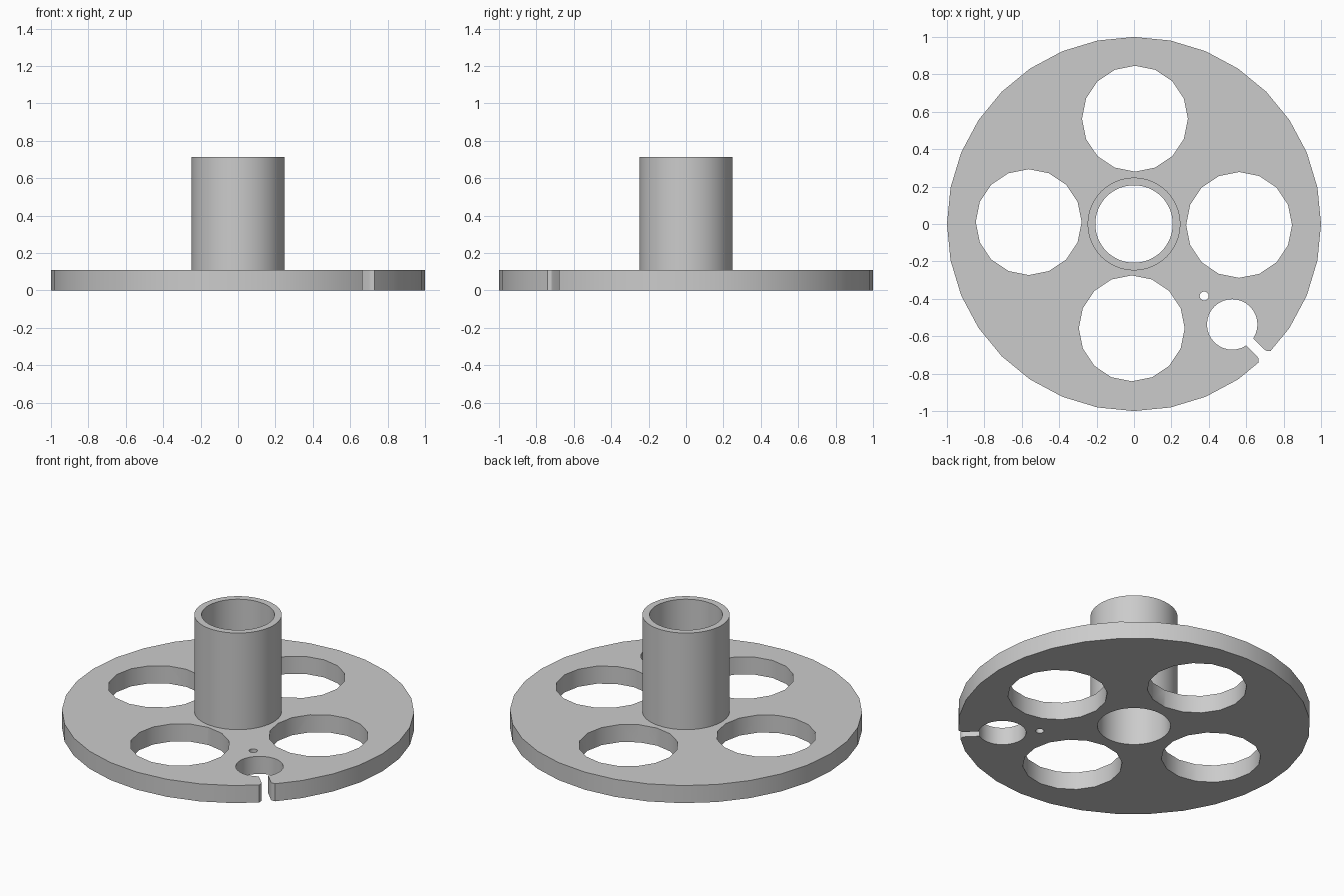
import bpy
import bmesh
from math import radians
from mathutils import Matrix, Vector

cube = bpy.data.objects.get("Cube")
if cube:
    bpy.data.objects.remove(cube, do_unlink=True)

PLATE_H, HUB_TOP = 0.11, 0.715

grey = bpy.data.materials.new("light grey")
grey.use_nodes = True
colour = (0.6, 0.6, 0.6, 1)
grey.diffuse_color = colour
grey.node_tree.nodes["Principled BSDF"].inputs["Base Color"].default_value = colour


def finish(name, bm):
    mesh = bpy.data.meshes.new(name)
    bmesh.ops.recalc_face_normals(bm, faces=bm.faces)
    bm.to_mesh(mesh)
    bm.free()
    mesh.materials.append(grey)
    ob = bpy.data.objects.new(name, mesh)
    bpy.context.collection.objects.link(ob)
    return ob


def cylinder(name, x, y, r, sides, z0, z1):
    bm = bmesh.new()
    bmesh.ops.create_cone(bm, cap_ends=True, segments=sides, radius1=r, radius2=r,
                          depth=z1 - z0, matrix=Matrix.Translation((x, y, (z0 + z1) / 2)))
    return finish(name, bm)


def combine(target, tool, operation):
    mod = target.modifiers.new(tool.name, "BOOLEAN")
    mod.operation, mod.object, mod.solver = operation, tool, "EXACT"
    bpy.context.view_layer.objects.active = target
    bpy.ops.object.modifier_apply(modifier=mod.name)
    bpy.data.objects.remove(tool, do_unlink=True)


# Disc with the central hub
flange = cylinder("flange_with_hub", 0, 0, 1, 32, 0, PLATE_H)
combine(flange, cylinder("hub", 0, 0, 0.248, 64, PLATE_H / 2, HUB_TOP), "UNION")

# Bore, four lightening holes, notch hole and pin hole
holes = [
    ("bore", 0, 0, 0.207, 64),
    ("back_hole", 0.005, 0.563, 0.283, 16),
    ("left_hole", 0.562, -0.005, 0.283, 16),
    ("front_hole", -0.012, -0.558, 0.283, 16),
    ("right_hole", -0.563, 0.01, 0.283, 16),
    ("notch_hole", 0.525, -0.537, 0.135, 32),
    ("pin_hole", 0.375, -0.385, 0.024, 16),
]
for name, x, y, r, sides in holes:
    combine(flange, cylinder(name, x, y, r, sides, -0.1, HUB_TOP + 0.1), "DIFFERENCE")

# Diagonal slot from the notch hole to the rim, eased at its mouth
half = [(0.76, 0.027), (0.968, 0.027), (0.98, 0.030), (0.995, 0.045), (1.1, 0.045)]
outline = half + [(u, -v) for u, v in reversed(half)]
turn = Matrix.Translation((-0.006, -0.006, 0)) @ Matrix.Rotation(radians(-45), 4, "Z")
bm = bmesh.new()
face = bm.faces.new([bm.verts.new(turn @ Vector((u, v, -0.1))) for u, v in outline])
side = bmesh.ops.extrude_face_region(bm, geom=[face])
bmesh.ops.translate(bm, vec=(0, 0, 0.4),
                    verts=[g for g in side["geom"] if isinstance(g, bmesh.types.BMVert)])
combine(flange, finish("slot", bm), "DIFFERENCE")

# Smooth round walls, sharp rims
bpy.ops.object.select_all(action="DESELECT")
flange.select_set(True)
bpy.context.view_layer.objects.active = flange
bpy.ops.object.shade_smooth_by_angle(angle=radians(30))
